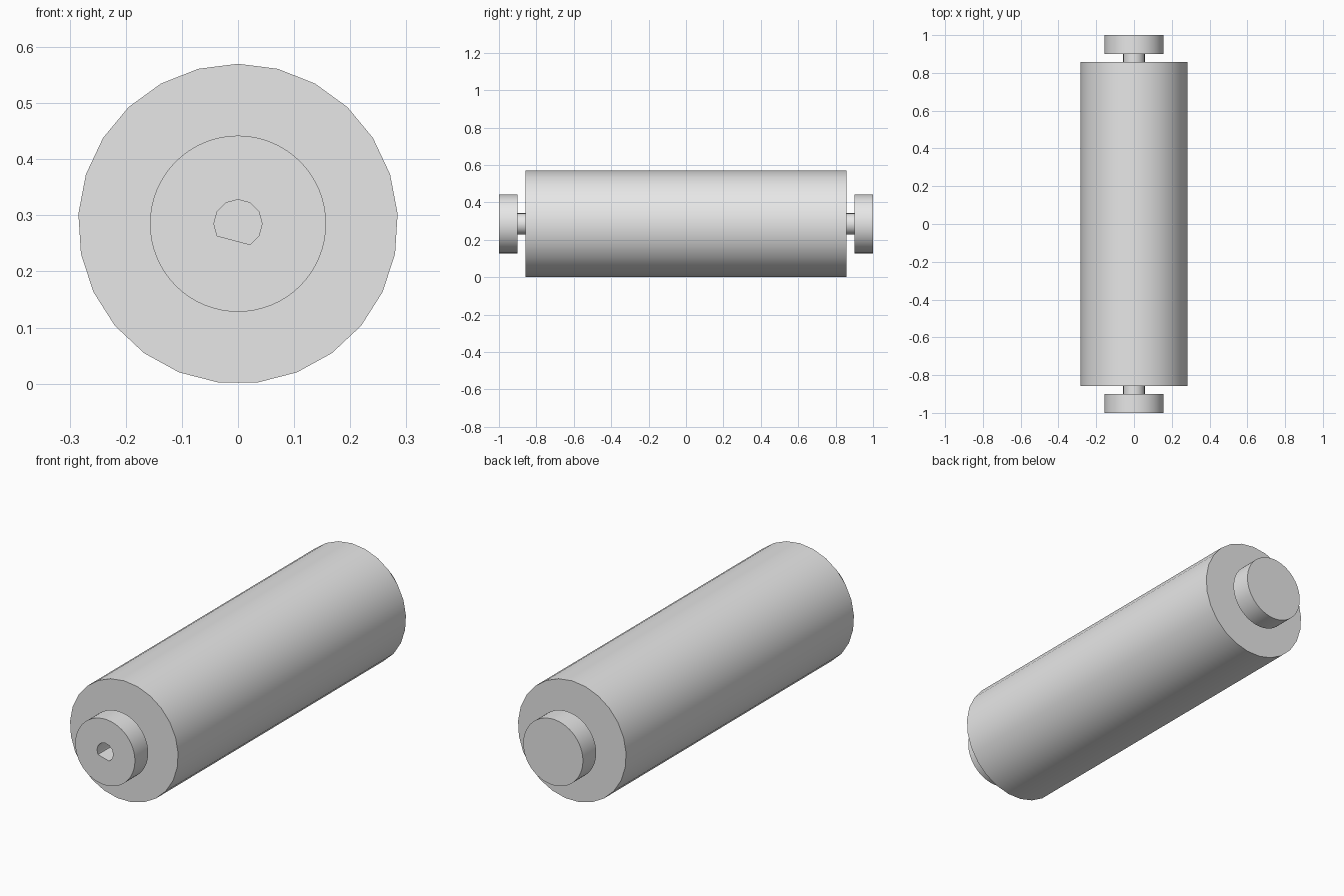
import bpy, bmesh, math

cube = bpy.data.objects.get("Cube")
if cube:
    bpy.data.objects.remove(cube)

AXIS_Z = 0.285      # height of the roller axis
SHAFT_R = 0.057
SHAFT_SIDES = 32

grey = bpy.data.materials.new("plain grey")
grey.use_nodes = True
colour = (0.8, 0.8, 0.8, 1)
grey.diffuse_color = colour
grey.node_tree.nodes["Principled BSDF"].inputs["Base Color"].default_value = colour


def ring(bm, radius, y, sides, skip=()):
    """Vertices round the axis, first one at the top."""
    turns = [math.pi / 2 + math.tau * i / sides for i in range(sides) if i not in skip]
    return [bm.verts.new((radius * math.cos(a), y, AXIS_Z + radius * math.sin(a)))
            for a in turns]


def bridge(bm, a, b):
    for i in range(len(a)):
        j = (i + 1) % len(a)
        bm.faces.new((a[i], a[j], b[j], b[i]))


def loop_edges(bm, loop):
    return [bm.edges.get((loop[i - 1], loop[i])) for i in range(len(loop))]


def finish(name, bm):
    bmesh.ops.recalc_face_normals(bm, faces=bm.faces)
    mesh = bpy.data.meshes.new(name)
    bm.to_mesh(mesh)
    bm.free()
    mesh.materials.append(grey)
    obj = bpy.data.objects.new(name, mesh)
    bpy.context.collection.objects.link(obj)
    bpy.ops.object.select_all(action='DESELECT')
    obj.select_set(True)
    bpy.context.view_layer.objects.active = obj
    bpy.ops.object.shade_smooth_by_angle(angle=math.radians(31))


# Main roller drum
bm = bmesh.new()
front, back = (ring(bm, AXIS_Z, y, 25) for y in (-0.857, 0.857))
bridge(bm, front, back)
bm.faces.new(front)
bm.faces.new(back)
finish("roller_drum", bm)

# End collars, bored for the shaft
for name, side in (("front_collar", -1), ("back_collar", 1)):
    bm = bmesh.new()
    profile = [(SHAFT_R, 0.9), (0.157, 0.9), (0.157, 1.0), (SHAFT_R, 1.0)]
    loops = [ring(bm, r, side * y, SHAFT_SIDES * 2) for r, y in profile]
    for i in range(len(loops)):
        bridge(bm, loops[i - 1], loops[i])
    finish(name, bm)

# Through shaft with a D-shaped drive socket in its front end
bm = bmesh.new()
front, back = (ring(bm, SHAFT_R, y, SHAFT_SIDES * 2) for y in (-1, 1))
bridge(bm, front, back)
bm.faces.new(back)
mouth, floor = (ring(bm, 0.043, y, 12, skip=(5, 6)) for y in (-1, -0.8))
bridge(bm, mouth, floor)
bm.faces.new(floor)
bmesh.ops.triangle_fill(bm, use_beauty=True, normal=(0, -1, 0),
                        edges=loop_edges(bm, front) + loop_edges(bm, mouth))
finish("shaft", bm)
